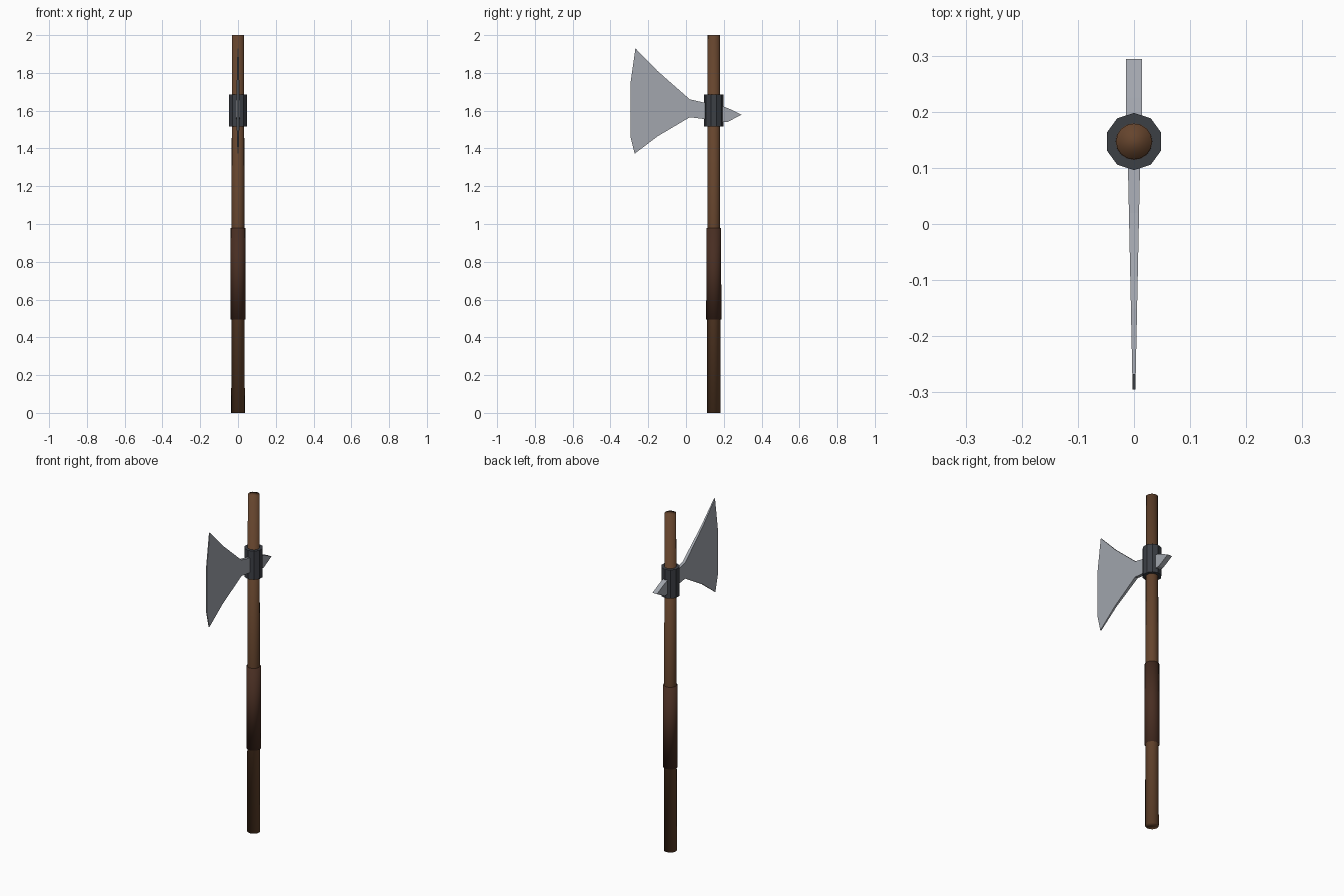
import bpy, bmesh, math

if "Cube" in bpy.data.objects:
    bpy.data.objects.remove(bpy.data.objects["Cube"])

SHAFT_Y = 0.147


def material(name, color):
    m = bpy.data.materials.new(name)
    m.diffuse_color = (*color, 1)
    m.use_nodes = True
    m.node_tree.nodes["Principled BSDF"].inputs["Base Color"].default_value = m.diffuse_color
    return m


wood = material("wood", (0.13, 0.058, 0.026))
leather = material("leather", (0.065, 0.027, 0.016))
iron = material("dark_iron", (0.045, 0.05, 0.06))
steel = material("steel", (0.36, 0.38, 0.42))


def rod(name, r_bottom, r_top, z0, z1, sides, mat, smooth, turn=0):
    bpy.ops.mesh.primitive_cone_add(vertices=sides, radius1=r_bottom, radius2=r_top,
                                    depth=z1 - z0, location=(0, SHAFT_Y, (z0 + z1) / 2),
                                    rotation=(0, 0, turn))
    ob = bpy.context.object
    ob.name = name
    ob.data.materials.append(mat)
    if smooth:
        bpy.ops.object.shade_smooth()
    return ob


def plate(name, top, bottom, half_width, mat):
    """Solid from upper and lower (y, z) edges; half_width(y) gives the thickness."""
    bm = bmesh.new()
    outline = top + bottom[::-1]
    sides = []
    for s in (-1, 1):
        sides.append([bm.verts.new((s * half_width(y), y, z)) for y, z in outline])
    left, right = sides
    n = len(outline)
    bm.faces.new(left)
    bm.faces.new(right[::-1])
    for i in range(n):
        j = (i + 1) % n
        bm.faces.new((left[i], right[i], right[j], left[j]))
    bmesh.ops.recalc_face_normals(bm, faces=bm.faces)
    me = bpy.data.meshes.new(name)
    bm.to_mesh(me)
    bm.free()
    me.materials.append(mat)
    ob = bpy.data.objects.new(name, me)
    bpy.context.collection.objects.link(ob)
    return ob


# Wooden shaft, leather grip and the ten-sided iron collar
rod("shaft", 0.036, 0.032, 0, 2, 16, wood, True)
rod("grip", 0.040, 0.039, 0.495, 0.98, 16, leather, True)
rod("collar", 0.051, 0.051, 1.515, 1.685, 10, iron, False)

# Flared blade, thinning toward the cutting edge
plate("blade",
      [(-0.295, 1.74), (-0.268, 1.93), (-0.151, 1.81), (0.02, 1.66), (0.13, 1.635)],
      [(-0.295, 1.464), (-0.272, 1.372), (-0.151, 1.464), (0.02, 1.565), (0.13, 1.552)],
      lambda y: 0.0025 + (y + 0.295) * 0.0208, steel)

# Short back spike
plate("back_spike",
      [(0.17, 1.632), (0.225, 1.612), (0.294, 1.579)],
      [(0.17, 1.54), (0.22, 1.54)],
      lambda y: 0.0147, steel)
